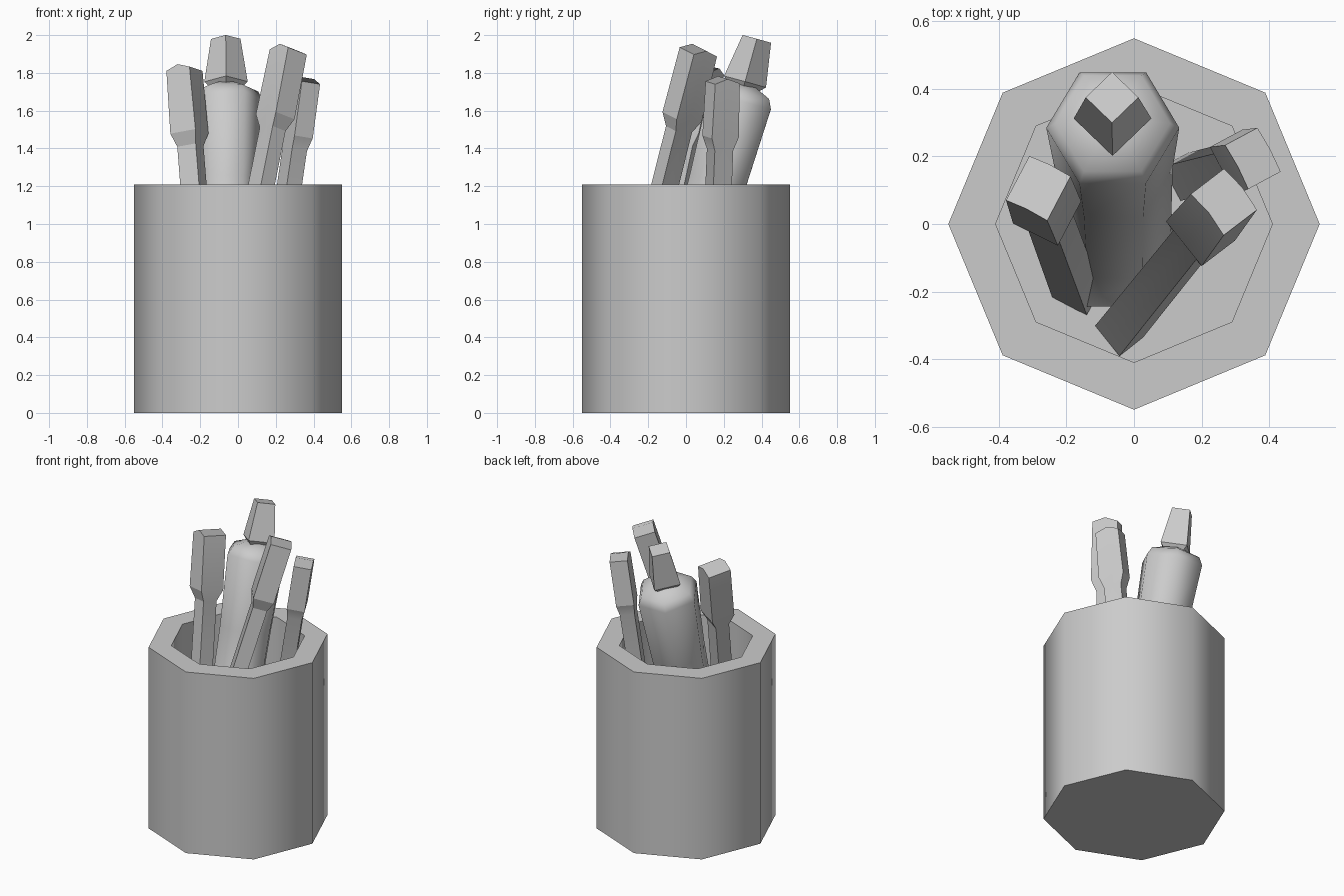
import bpy, bmesh, math
from mathutils import Vector, Matrix

cube = bpy.data.objects.get("Cube")
if cube:
    bpy.data.objects.remove(cube, do_unlink=True)

grey = bpy.data.materials.new("plain_grey")
grey.use_nodes = True
grey.diffuse_color = (0.6, 0.6, 0.6, 1)
grey.node_tree.nodes["Principled BSDF"].inputs["Base Color"].default_value = (0.6, 0.6, 0.6, 1)


def stack(name, rings, smooth_angle, matrix=Matrix()):
    """Skin a list of closed rings, cap both ends, and place the result."""
    bm = bmesh.new()
    loops = [[bm.verts.new(p) for p in ring] for ring in rings]
    count = len(loops[0])
    for low, high in zip(loops, loops[1:]):
        for i in range(count):
            j = (i + 1) % count
            bm.faces.new((low[i], low[j], high[j], high[i]))
    bm.faces.new(loops[0][::-1])
    bm.faces.new(loops[-1])
    bmesh.ops.recalc_face_normals(bm, faces=bm.faces[:])
    mesh = bpy.data.meshes.new(name)
    bm.to_mesh(mesh)
    bm.free()
    mesh.materials.append(grey)
    obj = bpy.data.objects.new(name, mesh)
    bpy.context.collection.objects.link(obj)
    obj.matrix_world = matrix
    bpy.ops.object.select_all(action='DESELECT')
    obj.select_set(True)
    bpy.context.view_layer.objects.active = obj
    bpy.ops.object.shade_smooth_by_angle(angle=math.radians(smooth_angle))
    return obj


def ring(radius, z, sides):
    return [(radius * math.cos(math.tau * i / sides),
             radius * math.sin(math.tau * i / sides), z) for i in range(sides)]


def box_ring(width, depth, z, peak=0):
    """Rectangle with a midpoint on two sides so the end can form a ridge."""
    w, d = width / 2, depth / 2
    return [(-w, -d, z), (0, -d, z + peak), (w, -d, z),
            (w, d, z), (0, d, z + peak), (-w, d, z)]


def lean(bottom, top, roll=0):
    """Frame at bottom, its z axis sheared towards top."""
    a, b = Vector(bottom), Vector(top)
    axis = (b - a).normalized()
    tilt = Vector((0, 0, 1)).rotation_difference(axis).to_matrix().to_4x4()
    return Matrix.Translation(a) @ tilt @ Matrix.Rotation(math.radians(roll), 4, 'Z'), (b - a).length


# Eight-sided cup with a thick wall and a raised floor
stack("cup", [ring(0.55, 0, 8), ring(0.55, 1.21, 8),
              ring(0.41, 1.21, 8), ring(0.41, 0.38, 8)], 50)

# Three square-handled tools with block heads
tools = [
    ("front_left_tool", (-0.045, -0.32, 0.37), (0.27, 0.07, 1.93), -52, 0.17, 0.13, 0.38),
    ("right_tool", (-0.17, -0.205, 0.37), (-0.285, 0.11, 1.83), -27, 0.15, 0.15, 0.36),
    ("back_left_tool", (0.15, 0.14, 0.37), (0.355, 0.195, 1.77), -62, 0.16, 0.11, 0.31),
]
for name, bottom, top, roll, width, depth, head in tools:
    frame, length = lean(bottom, top, roll)
    stack(name, [box_ring(0.115, 0.09, 0),
                 box_ring(0.11, 0.09, length - head - 0.07),
                 box_ring(width, depth, length - head),
                 box_ring(width * 0.92, depth, length - 0.02, 0.025)], 20, frame)

# Leaning six-sided bottle with a domed shoulder
frame, length = lean((-0.055, -0.06, 0.4), (-0.065, 0.375, 1.98))
stack("bottle_body", [ring(0.22, 0, 6), ring(0.165, 0.14, 6), ring(0.175, 0.85, 6),
                      ring(0.197, length - 0.34, 6), ring(0.17, length - 0.29, 6),
                      ring(0.07, length - 0.25, 6)], 65, frame)

# Four-sided pointed cap
stack("bottle_cap", [ring(0.07, length - 0.28, 4), ring(0.115, length - 0.235, 4),
                     ring(0.078, length, 4)], 30, frame)
